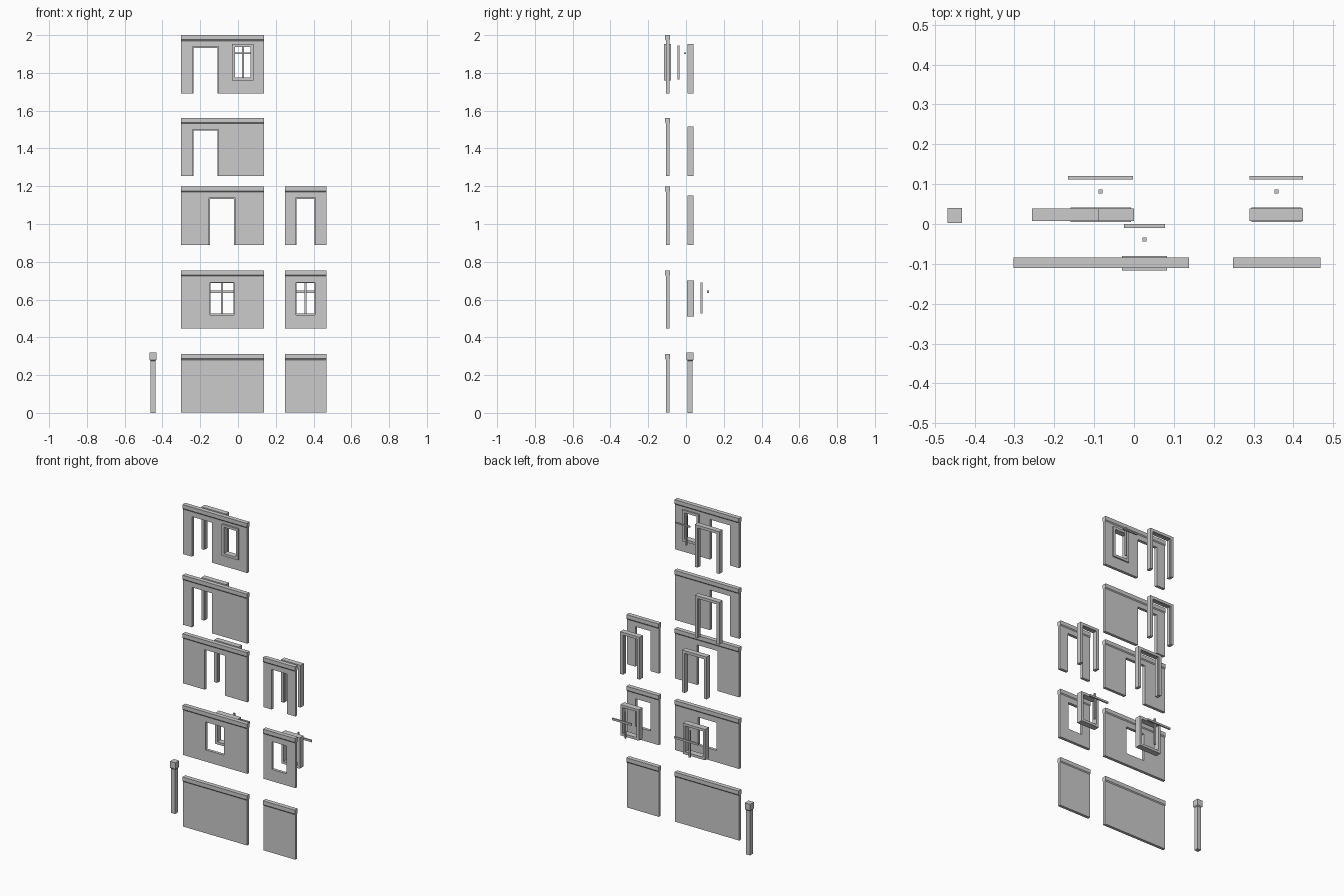
import bpy, bmesh

if "Cube" in bpy.data.objects:
    bpy.data.objects.remove(bpy.data.objects["Cube"])

H = 0.309                      # wall panel height
BIG, SMALL = (-0.303, 0.138), (0.248, 0.468)
WALL_Y = -0.0975


def finish(name, bm):
    bmesh.ops.recalc_face_normals(bm, faces=bm.faces)
    me = bpy.data.meshes.new(name)
    bm.to_mesh(me)
    bm.free()
    ob = bpy.data.objects.new(name, me)
    bpy.context.collection.objects.link(ob)
    return ob


def plate(bm, x, z, y, holes=()):
    """Upright slab over ranges x, z, y with rectangular openings (x0, x1, z0, z1)."""
    xs = sorted({*x, *[v for h in holes for v in h[:2]]})
    zs = sorted({*z, *[v for h in holes for v in h[2:]]})
    grid = {(a, c): bm.verts.new((a, y[0], c)) for a in xs for c in zs}
    faces = []
    for a, b in zip(xs, xs[1:]):
        for c, d in zip(zs, zs[1:]):
            mx, mz = (a + b) / 2, (c + d) / 2
            if any(h[0] < mx < h[1] and h[2] < mz < h[3] for h in holes):
                continue
            faces.append(bm.faces.new([grid[k] for k in ((a, c), (b, c), (b, d), (a, d))]))
    for v in grid.values():
        if not v.link_faces:
            bm.verts.remove(v)
    ext = bmesh.ops.extrude_face_region(bm, geom=faces, use_keep_orig=True)
    for v in ext["geom"]:
        if isinstance(v, bmesh.types.BMVert):
            v.co.y = y[1]


def loft(bm, rings):
    """Capped solid through rings of (x half, y half, z, x centre, y centre)."""
    loops = []
    for hx, hy, z, cx, cy in rings:
        loops.append([bm.verts.new((cx + sx * hx, cy + sy * hy, z))
                      for sx, sy in ((-1, -1), (1, -1), (1, 1), (-1, 1))])
    for lo, hi in zip(loops, loops[1:]):
        for i in range(4):
            j = (i + 1) % 4
            bm.faces.new((lo[i], lo[j], hi[j], hi[i]))
    bm.faces.new(loops[0])
    bm.faces.new(loops[-1])


def wall(name, x, z, holes=()):
    bm = bmesh.new()
    plate(bm, x, (z, z + H - 0.022), (WALL_Y - 0.009, WALL_Y + 0.009), holes)
    # top rail, flaring out from the panel
    cx, hx = (x[0] + x[1]) / 2, (x[1] - x[0]) / 2
    loft(bm, [(hx, 0.009, z + H - 0.03, cx, WALL_Y), (hx, 0.0135, z + H - 0.024, cx, WALL_Y),
              (hx, 0.0135, z + H, cx, WALL_Y)])
    finish(name, bm)


def door_hole(cx, w, z):
    return (cx - w / 2, cx + w / 2, z, z + 0.248)


def door_frame(name, cx, w, z):
    """Casing with a thin raised stop inside it; w is the outer width."""
    bm = bmesh.new()
    for inner, top, y in ((w - 0.036, 0.245, (0.007, 0.039)), (w - 0.041, 0.242, (0.014, 0.032))):
        plate(bm, (cx - w / 2, cx + w / 2) if y[0] < 0.01 else (cx - w / 2 + 0.01, cx + w / 2 - 0.01),
              (z, z + (0.262 if y[0] < 0.01 else 0.25)), y,
              [(cx - inner / 2, cx + inner / 2, z, z + top)])
    finish(name, bm)


def window(name, cx, w, z0, z1, y, bar_w, bar_z):
    """Frame ring plus the loose glazing bars set out behind it."""
    bm = bmesh.new()
    b = 0.0155
    plate(bm, (cx - w / 2, cx + w / 2), (z0, z1), (y - 0.0185, y + 0.0185),
          [(cx - w / 2 + b, cx + w / 2 - b, z0 + b, z1 - b)])
    finish(name + "_frame", bm)
    bm = bmesh.new()
    plate(bm, (cx - 0.005, cx + 0.005), bar_z, (y + 0.054, y + 0.064))
    finish(name + "_upright_bar", bm)
    bm = bmesh.new()
    zb = z0 + 0.13 if w > 0.12 else z0 + 0.146
    hb = 0.006 if w > 0.12 else 0.004
    plate(bm, (cx - bar_w / 2, cx + bar_w / 2), (zb - hb, zb + hb), (y + 0.089, y + 0.098))
    finish(name + "_cross_bar", bm)


# Corner post with cap
bm = bmesh.new()
loft(bm, [(s, s, z, -0.45, 0.0215) for s, z in
          ((0.0135, 0), (0.0135, 0.275), (0.0185, 0.281), (0.0185, 0.32))])
finish("corner_post", bm)

# Plain walls
wall("plain_wall_wide", BIG, 0.002)
wall("plain_wall_narrow", SMALL, 0.002)

# Window walls
for tag, x, cx, w, bar in (("wide", BIG, -0.084, 0.152, 0.164), ("narrow", SMALL, 0.3575, 0.126, 0.134)):
    hw = (w - 0.024) / 2
    wall("window_wall_" + tag, x, 0.446, [(cx - hw, cx + hw, 0.519, 0.691)])
    window("window_" + tag, cx, w, 0.511, 0.702, 0.023, bar, (0.525, 0.691))

# Door walls
DOORS = (("wide", BIG, -0.084, 0.168, 0.89), ("narrow", SMALL, 0.3575, 0.134, 0.89),
         ("offset", BIG, -0.172, 0.168, 1.253))
for tag, x, cx, w, z in DOORS:
    wall("door_wall_" + tag, x, z, [door_hole(cx, w - 0.029, z)])
    door_frame("door_frame_" + tag, cx, w, z)

# Top wall with a door and a fitted small window
wall("door_window_wall", BIG, 1.691, [door_hole(-0.172, 0.139, 1.691), (-0.018, 0.07, 1.768, 1.944)])
door_frame("door_frame_top", -0.172, 0.168, 1.691)
window("small_window", 0.026, 0.113, 1.759, 1.953, -0.0985, 0.103, (1.765, 1.946))
